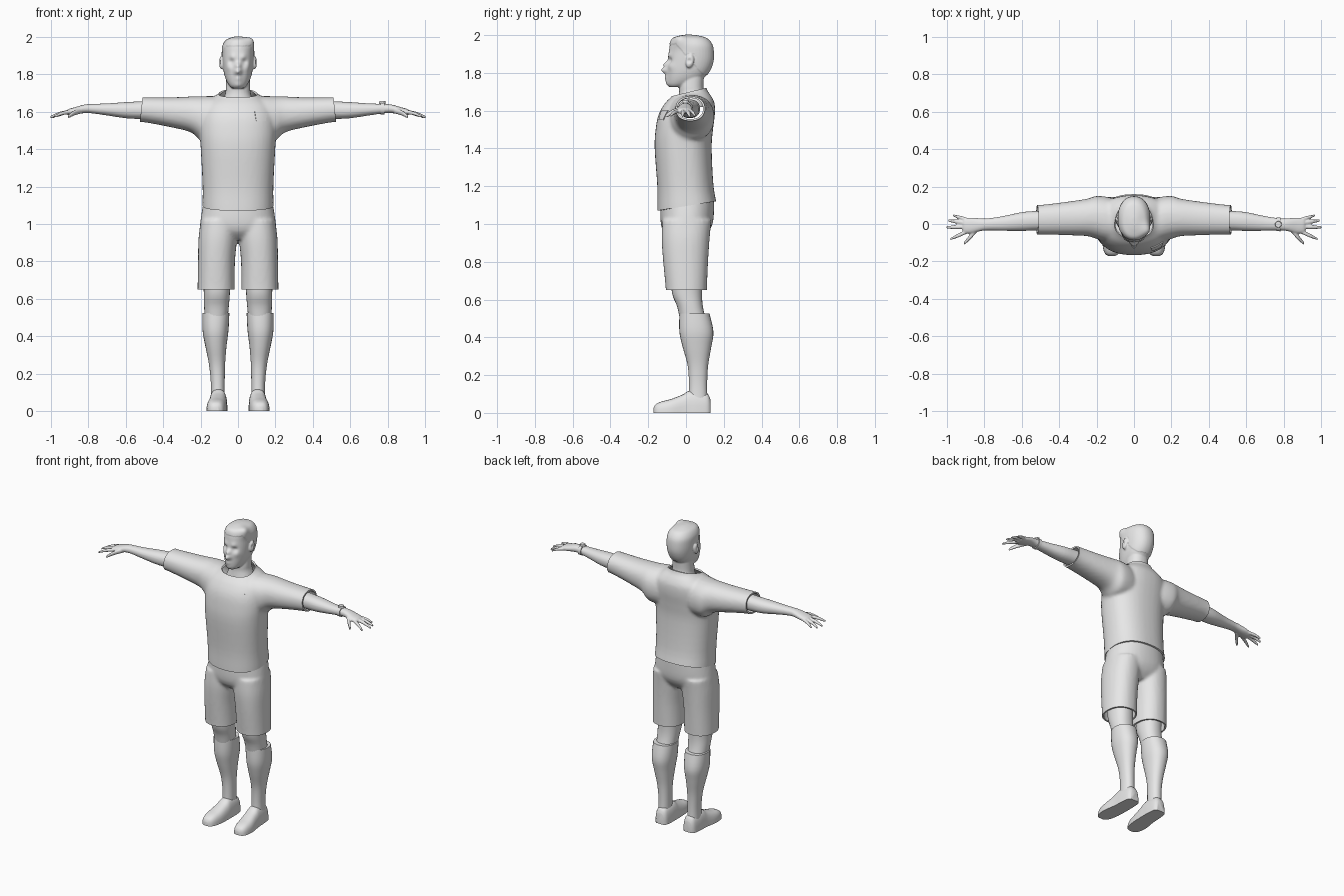
import bpy
import bmesh
from math import cos, sin, pi, exp, radians, copysign
from mathutils import Vector, Matrix
from mathutils.bvhtree import BVHTree

if "Cube" in bpy.data.objects:
    bpy.data.objects.remove(bpy.data.objects["Cube"])

grey = bpy.data.materials.new("plain grey")
grey.use_nodes = True
grey.diffuse_color = (0.8, 0.8, 0.8, 1)
grey.node_tree.nodes["Principled BSDF"].inputs["Base Color"].default_value = grey.diffuse_color


def smooth_rows(rows, steps):
    """Catmull-Rom interpolation of the cross-section rows."""
    rows = [Vector(r) for r in rows]
    result = []
    for i in range(len(rows) - 1):
        a, b, c, d = rows[max(i - 1, 0)], rows[i], rows[i + 1], rows[min(i + 2, len(rows) - 1)]
        for k in range(steps):
            t = k / steps
            result.append(b + (c - a) * (t / 2) + (a * 2 - b * 5 + c * 4 - d) * (t * t / 2)
                          + (b * 3 - a - c * 3 + d) * (t ** 3 / 2))
    return result + [rows[-1]]


def loft(bm, axis, rows, sides=28, power=0.9, steps=4, floor=False):
    """Closed skin through (position, two centres, two radii) along an axis."""
    others = [i for i in range(3) if i != axis]
    rings = []
    for pos, ca, cb, ra, rb in smooth_rows(rows, steps):
        ring = []
        for k in range(sides):
            c, s = cos(2 * pi * k / sides), sin(2 * pi * k / sides)
            co = Vector((0, 0, 0))
            co[axis] = pos
            co[others[0]] = ca + ra * copysign(abs(c) ** power, c)
            co[others[1]] = cb + rb * copysign(abs(s) ** power, s)
            if floor:
                co.z = max(co.z, 0)
            ring.append(bm.verts.new(co))
        rings.append(ring)
    for low, high in zip(rings, rings[1:]):
        for k in range(sides):
            n = (k + 1) % sides
            bm.faces.new((low[k], low[n], high[n], high[k]))
    bm.faces.new(rings[0])
    bm.faces.new(rings[-1])
    bmesh.ops.recalc_face_normals(bm, faces=bm.faces)


def mirror(bm):
    copy = bmesh.ops.duplicate(bm, geom=bm.verts[:] + bm.edges[:] + bm.faces[:])["geom"]
    for v in copy:
        if isinstance(v, bmesh.types.BMVert):
            v.co.x *= -1
    bmesh.ops.reverse_faces(bm, faces=[f for f in copy if isinstance(f, bmesh.types.BMFace)])


def bake(bm, kind, **settings):
    """Return the mesh with one modifier applied."""
    mesh = bpy.data.meshes.new("work")
    bm.to_mesh(mesh)
    bm.free()
    obj = bpy.data.objects.new("work", mesh)
    bpy.context.collection.objects.link(obj)
    modifier = obj.modifiers.new("work", kind)
    for key, value in settings.items():
        setattr(modifier, key, value)
    done = obj.evaluated_get(bpy.context.evaluated_depsgraph_get())
    result = bmesh.new()
    result.from_mesh(done.to_mesh())
    done.to_mesh_clear()
    bpy.data.objects.remove(obj)
    bpy.data.meshes.remove(mesh)
    return result


def fuse(bm, voxel, rounds):
    bm = bake(bm, "REMESH", mode="VOXEL", voxel_size=voxel)
    return bake(bm, "SMOOTH", factor=0.5, iterations=rounds)


def trim(bm, point, normal):
    bmesh.ops.bisect_plane(bm, geom=bm.verts[:] + bm.edges[:] + bm.faces[:], dist=0.0001,
                           plane_co=point, plane_no=normal, clear_outer=True)


def finish(bm, name, angle=40):
    mesh = bpy.data.meshes.new(name)
    bm.to_mesh(mesh)
    bm.free()
    obj = bpy.data.objects.new(name, mesh)
    mesh.materials.append(grey)
    bpy.context.collection.objects.link(obj)
    bpy.ops.object.select_all(action="DESELECT")
    obj.select_set(True)
    bpy.context.view_layer.objects.active = obj
    bpy.ops.object.shade_smooth_by_angle(angle=radians(angle))
    return obj


# Shirt: sleeves blended into the torso, then cut open at cuffs, hem and collar
bm = bmesh.new()
loft(bm, 0, [(0, 0, 1.54, .1, .12), (.12, .02, 1.56, .12, .122), (.2, .035, 1.565, .115, .117),
             (.25, .035, 1.585, .1, .096), (.35, .03, 1.596, .09, .081),
             (.5, .023, 1.61, .079, .067), (.57, .023, 1.612, .079, .067)])
mirror(bm)
loft(bm, 2, [(1, 0, .01, .185, .16), (1.08, 0, .008, .19, .159), (1.2, 0, -.003, .189, .149),
             (1.4, 0, -.015, .199, .151), (1.5, 0, -.009, .205, .152), (1.58, 0, .004, .2, .149),
             (1.64, 0, .02, .18, .131), (1.68, 0, .03, .13, .102), (1.71, 0, .025, .092, .087),
             (1.78, 0, .02, .085, .08)], sides=40, power=0.85)
bm = fuse(bm, 0.01, 6)
for side in (-1, 1):
    trim(bm, (side * .517, 0, 1.61), (side, 0, .1))
trim(bm, (0, 0, 1.095), (0, .16, -1))
trim(bm, (0, 0, 1.695), (0, -.24, 1))
bm = bake(bm, "SOLIDIFY", thickness=0.01, offset=-1)
surface = BVHTree.FromBMesh(bm)
finish(bm, "shirt")

# Chest patch laid on the shirt
bm = bmesh.new()
bmesh.ops.create_grid(bm, x_segments=6, y_segments=5, size=1)
for v in bm.verts:
    x, z = .122 + v.co.x * (.029 + v.co.y * .004), 1.575 + v.co.y * .025
    hit = surface.ray_cast(Vector((x, -1, z)), Vector((0, 1, 0)))[0]
    v.co = (x, (hit.y if hit else -.14) - .002, z)
bm = bake(bm, "SOLIDIFY", thickness=0.006, offset=0)
finish(bm, "chest_patch")

# Shorts
bm = bmesh.new()
loft(bm, 2, [(.58, .117, .002, .099, .109), (.65, .117, .002, .099, .109),
             (.8, .115, -.002, .099, .119), (.92, .108, -.002, .103, .127),
             (1.02, .1, .005, .1, .13)])
mirror(bm)
loft(bm, 2, [(.92, 0, 0, .12, .08), (.96, 0, 0, .195, .12), (1.02, 0, .005, .2, .14),
             (1.14, 0, .008, .18, .141)], sides=40)
bm = fuse(bm, 0.01, 5)
trim(bm, (0, 0, .65), (0, 0, -1))
bm = bake(bm, "SOLIDIFY", thickness=0.01, offset=-1)
finish(bm, "shorts")

# Knees, socks and shoes
bm = bmesh.new()
loft(bm, 2, [(.78, .115, .005, .076, .086), (.64, .113, .005, .07, .08),
             (.56, .115, .022, .066, .068), (.48, .117, .04, .06, .07)])
mirror(bm)
finish(bm, "knees")

bm = bmesh.new()
loft(bm, 2, [(.525, .118, .045, .072, .08), (.43, .12, .055, .069, .09),
             (.35, .118, .058, .057, .076), (.25, .112, .063, .043, .054),
             (.15, .108, .064, .037, .048), (.06, .108, .064, .037, .05)])
mirror(bm)
finish(bm, "socks")

bm = bmesh.new()
loft(bm, 1, [(.13, .104, 0, .028, .07), (.112, .104, 0, .042, .102), (.06, .105, 0, .048, .114),
             (.015, .106, 0, .049, .116), (-.02, .108, 0, .051, .096), (-.08, .114, 0, .054, .073),
             (-.13, .117, 0, .048, .06), (-.16, .118, 0, .035, .045), (-.172, .118, 0, .015, .025)],
     power=0.72, floor=True)
mirror(bm)
finish(bm, "shoes", 50)

# Arms with palms and tapered fingers
bm = bmesh.new()
loft(bm, 0, [(.44, .02, 1.61, .055, .05), (.52, .018, 1.608, .052, .047), (.6, .013, 1.608, .05, .043),
             (.7, .003, 1.612, .039, .032), (.78, -.002, 1.616, .032, .025),
             (.82, -.004, 1.615, .034, .023), (.87, -.008, 1.605, .042, .019),
             (.905, -.01, 1.598, .04, .016), (.915, -.01, 1.596, .03, .011)])
fingers = {"little": ((.88, .02, 1.6), (.967, .046, 1.575), .01),
           "ring": ((.89, .004, 1.6), (.992, .019, 1.57), .011),
           "middle": ((.89, -.015, 1.6), (1.003, -.018, 1.57), .011),
           "index": ((.88, -.035, 1.6), (.982, -.081, 1.574), .011),
           "thumb": ((.835, -.025, 1.605), (.908, -.105, 1.572), .015)}
for base, tip, r in fingers.values():
    base, tip = Vector(base), Vector(tip)
    middle = base.lerp(tip, 0.55) + Vector((0, 0, .006))
    loft(bm, 0, [(*base, r, r), (*middle, r, r * .95), (*tip, r * .6, r * .6)], sides=12, power=1)
bm = fuse(bm, 0.005, 2)
mirror(bm)
finish(bm, "arms", 60)

# Watch on the left wrist
bm = bmesh.new()
loft(bm, 0, [(.76, -.001, 1.616, .037, .032), (.782, -.002, 1.616, .037, .032)], steps=1)
bmesh.ops.create_cone(bm, cap_ends=True, segments=20, radius1=.018, radius2=.016, depth=.014,
                      matrix=Matrix.Translation((.771, -.002, 1.649)))
finish(bm, "wrist_watch")

# Head, neck and ears blended together
bm = bmesh.new()
loft(bm, 2, [(1.62, 0, .03, .1, .08), (1.69, 0, .03, .07, .067), (1.73, 0, .028, .065, .064),
             (1.8, 0, .035, .062, .062)])
loft(bm, 2, [(1.725, 0, -.045, .03, .04), (1.74, 0, -.03, .047, .066), (1.77, 0, -.005, .064, .095),
             (1.81, 0, .012, .076, .112), (1.86, 0, .023, .082, .12), (1.91, 0, .027, .084, .118),
             (1.95, 0, .026, .081, .111), (1.98, 0, .02, .064, .092), (1.993, 0, .018, .036, .055),
             (1.999, 0, .015, .012, .02)], sides=40)
for side in (-1, 1):
    bmesh.ops.create_uvsphere(bm, u_segments=20, v_segments=14, radius=1,
                              matrix=Matrix.Translation((side * .088, .02, 1.862))
                              @ Matrix.Rotation(radians(-12), 4, "X")
                              @ Matrix.Diagonal((.014, .022, .036, 1)))
bm = fuse(bm, 0.005, 3)

# Raised hair behind a hairline that drops towards the nape
bm.normal_update()
hair = []
for v in bm.verts:
    drop = min(max((v.co.y + .05) / .14, 0), 1)
    if v.co.z > 1.95 - .16 * drop and not (abs(v.co.x) > .083 and abs(v.co.y - .02) < .03 and v.co.z < 1.9):
        hair.append((v, v.normal * .003))
for v, shift in hair:
    v.co += shift

# Face modelling: place, reach and movement of each soft push
pushes = {"nose tip": ((0, -.1, 1.815), .013, (0, -.032, 0)),
          "nose bridge": ((0, -.1, 1.846), .012, (0, -.019, 0)),
          "eye socket": ((.033, -.086, 1.866), .014, (0, .012, 0)),
          "brow": ((.03, -.086, 1.889), .013, (0, -.006, 0)),
          "cheek": ((.045, -.075, 1.835), .016, (.002, -.005, 0)),
          "lips": ((0, -.1, 1.777), .013, (0, -.011, 0)),
          "chin": ((0, -.098, 1.745), .016, (0, -.008, 0)),
          "ear hollow": ((.102, .016, 1.865), .009, (-.009, 0, 0)),
          "quiff": ((.06, -.03, 1.972), .025, (.014, -.006, .01))}
for name, (place, reach, move) in pushes.items():
    for side in ((1, -1) if place[0] and name != "quiff" else (1,)):
        flip = Vector((side, 1, 1))
        centre, shift = Vector(place) * flip, Vector(move) * flip
        if isinstance(centre, float):
            continue
        for v in bm.verts:
            v.co += shift * exp(-(v.co - centre).length_squared / (2 * reach * reach))
finish(bm, "head", 60)
